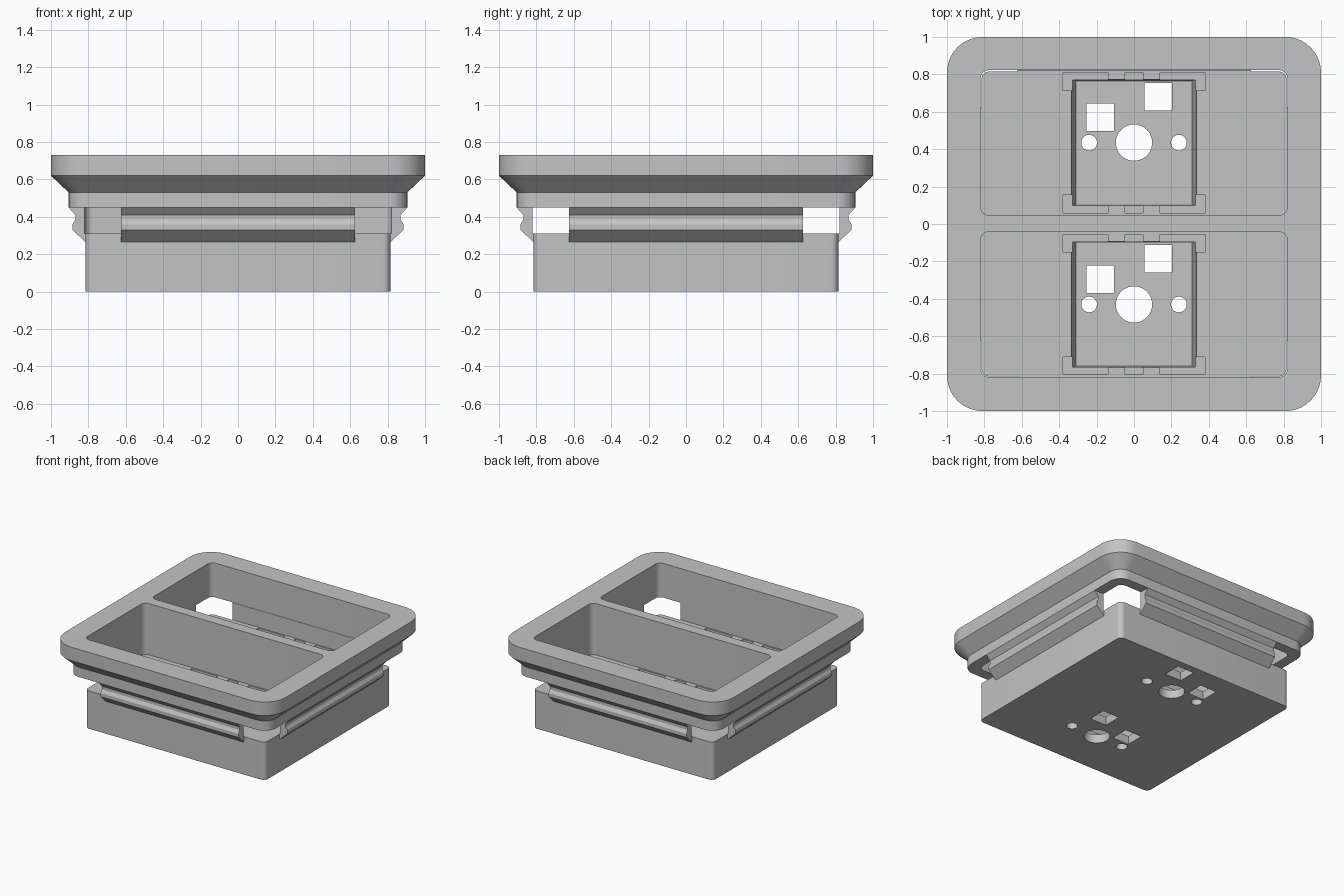
import bpy, bmesh, math

if "Cube" in bpy.data.objects:
    bpy.data.objects.remove(bpy.data.objects["Cube"], do_unlink=True)

grey = bpy.data.materials.new("plain_grey")
grey.use_nodes = True
grey.diffuse_color = (0.55, 0.55, 0.55, 1)
grey.node_tree.nodes["Principled BSDF"].inputs["Base Color"].default_value = (0.55, 0.55, 0.55, 1)


def rounded(hx, hy, r, steps=10):
    """Outline of a rectangle with rounded corners, counter-clockwise."""
    pts = []
    for k, (sx, sy) in enumerate([(1, 1), (-1, 1), (-1, -1), (1, -1)]):
        for i in range(steps + 1):
            a = math.pi / 2 * (k + i / steps)
            pts.append((sx * (hx - r) + r * math.cos(a), sy * (hy - r) + r * math.sin(a)))
    return pts


def rect(hx, hy):
    return [(hx, hy), (-hx, hy), (-hx, -hy), (hx, -hy)]


def circle(r, n=40):
    return [(r * math.cos(2 * math.pi * i / n), r * math.sin(2 * math.pi * i / n)) for i in range(n)]


def loft(name, sections, cx=0, cy=0):
    """Closed solid through outlines given as (z, points)."""
    bm = bmesh.new()
    rings = [[bm.verts.new((x + cx, y + cy, z)) for x, y in pts] for z, pts in sections]
    n = len(rings[0])
    for a, b in zip(rings, rings[1:]):
        for i in range(n):
            j = (i + 1) % n
            bm.faces.new((a[i], a[j], b[j], b[i]))
    bm.faces.new(rings[0][::-1])
    bm.faces.new(rings[-1])
    bmesh.ops.recalc_face_normals(bm, faces=bm.faces)
    mesh = bpy.data.meshes.new(name)
    bm.to_mesh(mesh)
    bm.free()
    mesh.materials.append(grey)
    obj = bpy.data.objects.new(name, mesh)
    bpy.context.collection.objects.link(obj)
    return obj


def prism(name, pts, z0, z1, cx=0, cy=0):
    return loft(name, [(z0, pts), (z1, pts)], cx, cy)


def activate(obj):
    bpy.ops.object.select_all(action='DESELECT')
    obj.select_set(True)
    bpy.context.view_layer.objects.active = obj


def cut(obj, cutter):
    activate(obj)
    mod = obj.modifiers.new("cut", 'BOOLEAN')
    mod.operation = 'DIFFERENCE'
    mod.solver = 'EXACT'
    mod.object = cutter
    bpy.ops.object.modifier_apply(modifier=mod.name)
    bpy.data.objects.remove(cutter, do_unlink=True)


BASE_TOP, FRAME_BOTTOM, TOP = 0.31, 0.45, 0.73
CENTRES = (-0.43, 0.435)

# Upper frame: narrow band, sloped underside and wide rim
band = rounded(0.905, 0.905, 0.10)
rim = rounded(1, 1, 0.19)
frame = loft("upper_frame", [(FRAME_BOTTOM, band), (0.53, band), (0.62, rim), (TOP, rim)])

# Divider wall continuing down between the two pockets
divider = prism("divider_wall", rect(0.825, 0.1), BASE_TOP, FRAME_BOTTOM)

# Two deep pockets
for part in (frame, divider):
    for cy in CENTRES:
        cut(part, prism("pocket_cutter", rounded(0.82, 0.388, 0.045), 0.2, 0.9, 0, cy))

# Base block with a socket under each pocket
base = prism("base_block", rounded(0.815, 0.815, 0.04), 0, BASE_TOP)
for cy in CENTRES:
    mouth, floor = rect(0.335, 0.337), rect(0.31, 0.33)
    cut(base, loft("socket_cutter", [(0.07, floor), (BASE_TOP, mouth), (0.4, mouth)], 0, cy))
    # Shallow clip recesses around the socket
    for sy in (-1, 1):
        for sx in (-1, 1):
            cut(base, prism("recess_cutter", rect(0.12, 0.0475), 0.24, 0.4,
                            sx * 0.26, cy + sy * 0.3275))
        cut(base, prism("recess_cutter", rect(0.047, 0.035), 0.24, 0.4, 0, cy + sy * 0.34))
    # Round and square openings through the socket floor
    for x, r in ((0, 0.097), (-0.24, 0.042), (0.24, 0.042)):
        cut(base, prism("round_cutter", circle(r), -0.1, 0.15, x, cy))
    for x, y in ((-0.18, 0.135), (0.13, 0.245)):
        cut(base, prism("square_cutter", rect(0.074, 0.074), -0.1, 0.15, x, cy + y))

# Ridged snap panel on each side, joining base and frame
profile = [(0.81, 0.265), (0.815, 0.265), (0.885, 0.33), (0.885, 0.36), (0.87, 0.385),
           (0.87, 0.41), (0.905, 0.45), (0.82, 0.45), (0.82, 0.31), (0.81, 0.31)]
panels = []
for i, side in enumerate(("left", "back", "right", "front")):
    panel = prism(side + "_snap_panel", profile, -0.625, 0.625)
    turn = i * math.pi / 2
    c, s = round(math.cos(turn)), round(math.sin(turn))
    for v in panel.data.vertices:
        out, up, along = v.co
        v.co = (out * c - along * s, out * s + along * c, up)
    bm = bmesh.new()
    bm.from_mesh(panel.data)
    bmesh.ops.recalc_face_normals(bm, faces=bm.faces)
    bm.to_mesh(panel.data)
    bm.free()
    panels.append(panel)

# Smooth the rounded corners and keep edges sharp
for obj in [frame, divider, base]:
    activate(obj)
    bpy.ops.object.shade_smooth_by_angle(angle=math.radians(25))
